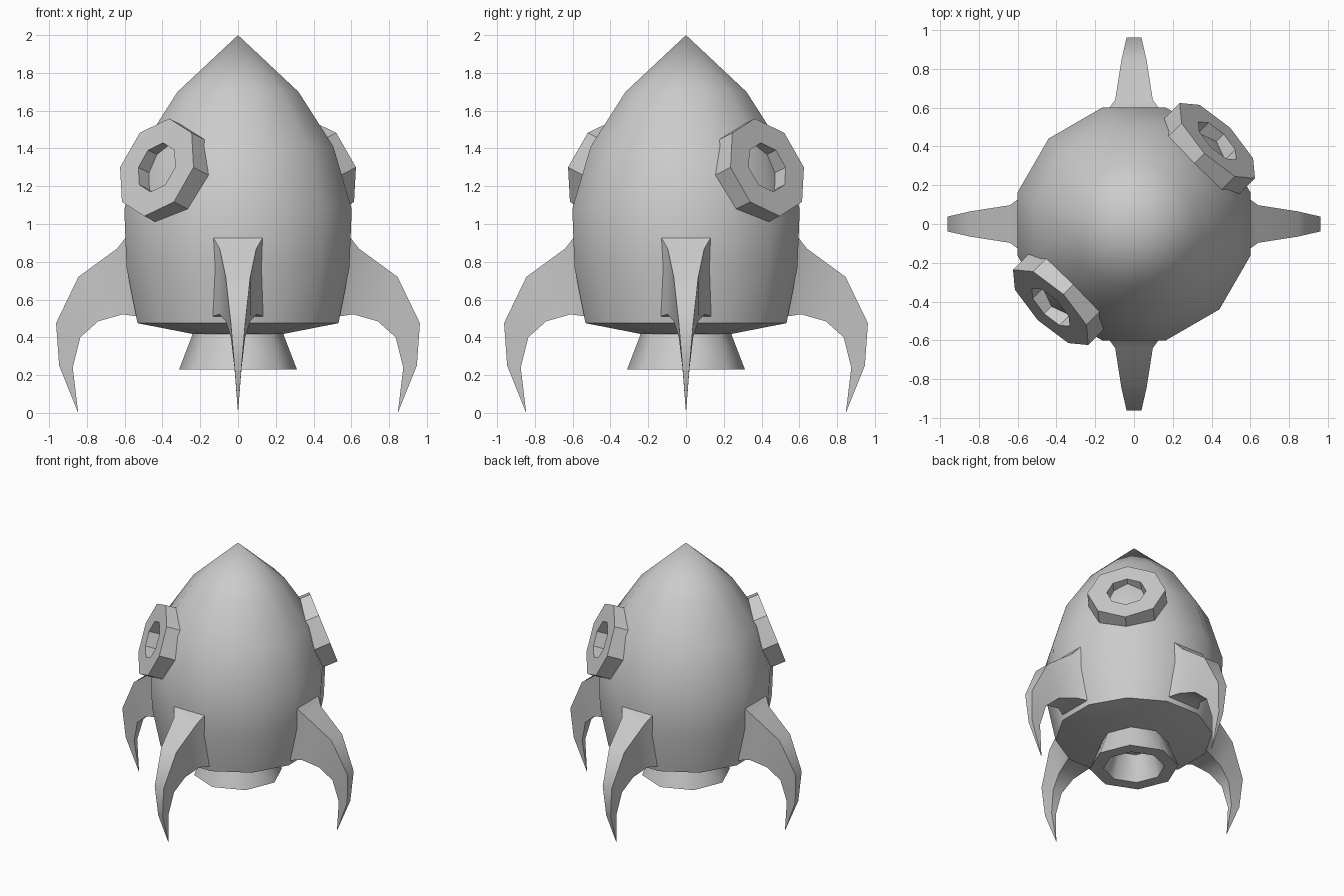
import bpy, bmesh
from math import sin, cos, pi, radians
from mathutils import Matrix, Vector

if "Cube" in bpy.data.objects:
    bpy.data.objects.remove(bpy.data.objects["Cube"])


def make(name, verts, faces, angle, matrix=Matrix()):
    mesh = bpy.data.meshes.new(name)
    bm = bmesh.new()
    vs = [bm.verts.new(matrix @ Vector(v)) for v in verts]
    for f in faces:
        bm.faces.new([vs[i] for i in f])
    bmesh.ops.recalc_face_normals(bm, faces=bm.faces)
    bm.to_mesh(mesh)
    bm.free()
    ob = bpy.data.objects.new(name, mesh)
    bpy.context.collection.objects.link(ob)
    bpy.ops.object.select_all(action='DESELECT')
    ob.select_set(True)
    bpy.context.view_layer.objects.active = ob
    bpy.ops.object.shade_smooth_by_angle(angle=radians(angle))
    return ob


def lathe(name, profile, sides, start, angle, closed=False, tip=None, matrix=Matrix()):
    """Spin (radius, z) rings; closed joins last ring to first, otherwise ends are capped."""
    n = len(profile)
    verts = [(r * cos(start + 2 * pi * k / sides), r * sin(start + 2 * pi * k / sides), z)
             for r, z in profile for k in range(sides)]
    faces = []
    for i in range(n if closed else n - 1):
        a, b = i * sides, (i + 1) % n * sides
        faces += [(a + k, a + (k + 1) % sides, b + (k + 1) % sides, b + k) for k in range(sides)]
    if not closed:
        faces.append(tuple(range(sides)))
        if tip is not None:
            verts.append((0, 0, tip))
            a = (n - 1) * sides
            faces += [(a + k, a + (k + 1) % sides, n * sides) for k in range(sides)]
    return make(name, verts, faces, angle, matrix)


# Hull: twelve-sided, with a flat facet towards each fin
c = cos(pi / 12)
hull = [(0.24, 0.418), (0.532, 0.475), (0.59, 0.77), (0.602, 1.08), (0.505, 1.41), (0.32, 1.70)]
lathe("hull", [(r / c, z) for r, z in hull], 12, pi / 12, 35, tip=2.0)

# Exhaust nozzle: hollow eight-sided flare
lathe("nozzle", [(0.235, 0.43), (0.312, 0.23), (0.215, 0.23), (0.15, 0.43)], 8, 0, 50, closed=True)

# Portholes: thick octagonal rings on opposite diagonals, tilted upwards
tilt = radians(20)
for name, az in (("front_porthole", radians(225)), ("back_porthole", radians(45))):
    m = (Matrix.Rotation(az, 4, 'Z') @ Matrix.Translation((0.608, 0, 1.30))
         @ Matrix.Rotation(pi / 2 - tilt, 4, 'Y'))
    lathe(name, [(0.275, 0), (0.275, -0.15), (0.138, -0.15), (0.138, 0)], 8, 0, 30,
          closed=True, matrix=m)

# Fins: swept claw sections (outer r, z, inner r, z, half width) ending in a point
sections = [(0.585, 0.94, 0.53, 0.51, 0.138), (0.64, 0.87, 0.61, 0.522, 0.097),
            (0.845, 0.72, 0.74, 0.485, 0.065), (0.963, 0.475, 0.835, 0.40, 0.038),
            (0.947, 0.25, 0.875, 0.24, 0.019)]
fv, ff = [], [(0, 1, 2, 3)]
for ro, zo, ri, zi, w in sections:
    fv += [(ro, -w, zo), (ro, w, zo), (ri, w, zi), (ri, -w, zi)]
for i in range(len(sections) - 1):
    ff += [(4 * i + k, 4 * i + (k + 1) % 4, 4 * i + 4 + (k + 1) % 4, 4 * i + 4 + k) for k in range(4)]
last = 4 * (len(sections) - 1)
fv.append((0.846, 0, 0.0))
ff += [(last + k, last + (k + 1) % 4, last + 4) for k in range(4)]
for i, name in enumerate(("right_fin", "back_fin", "left_fin", "front_fin")):
    make(name, fv, ff, 35, Matrix.Rotation(i * pi / 2, 4, 'Z'))
